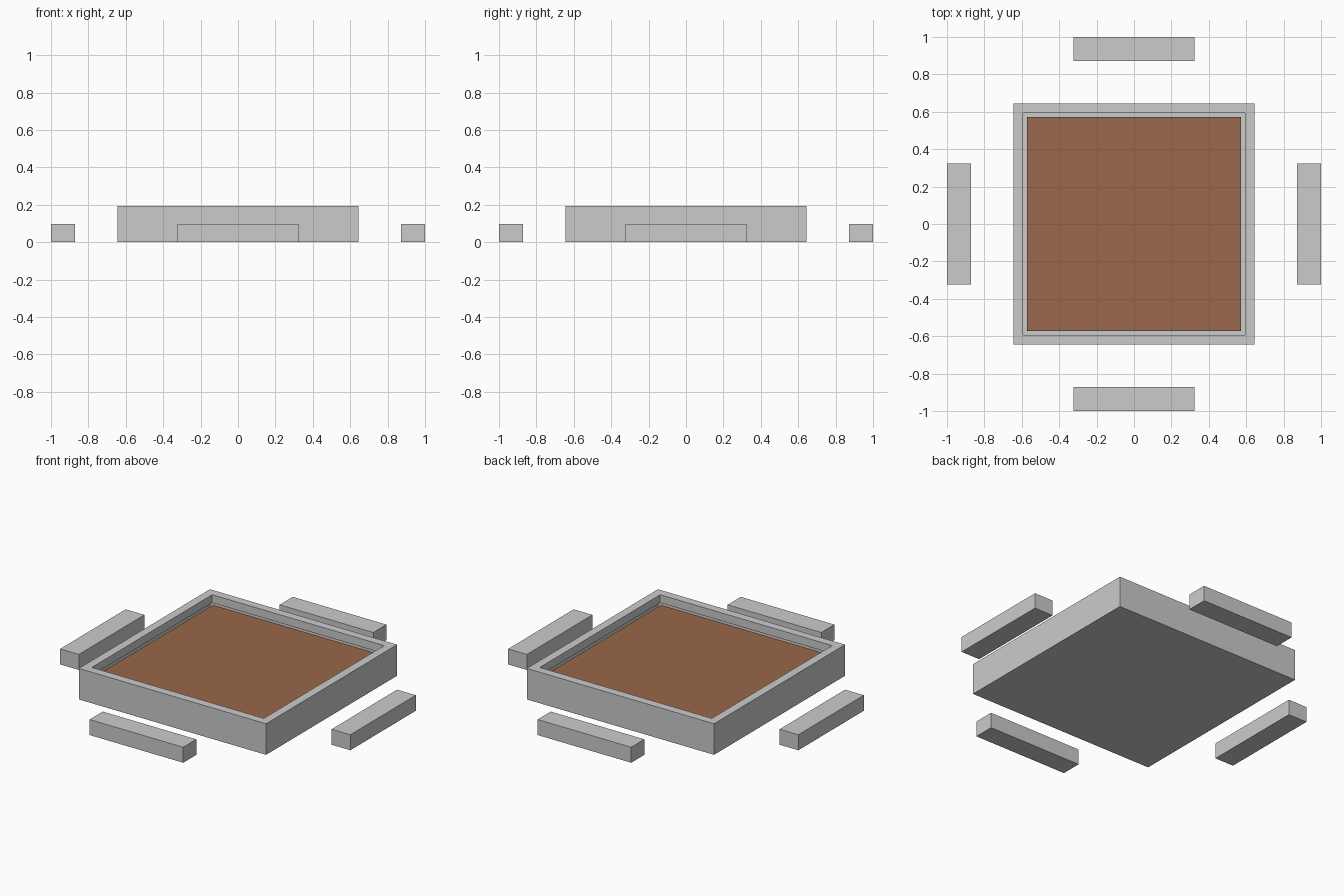
import bpy, bmesh
from math import pi
from mathutils import Matrix, Vector

if "Cube" in bpy.data.objects:
    bpy.data.objects.remove(bpy.data.objects["Cube"])

U = 2 / 15.5            # base module
HALF = 5 * U            # half width of the planter box
HEIGHT = 1.5 * U
INNER = 0.571           # half width of the recess
SOIL_Z = HEIGHT - 0.05


def add_object(name, bm):
    mesh = bpy.data.meshes.new(name)
    bm.to_mesh(mesh)
    bm.free()
    obj = bpy.data.objects.new(name, mesh)
    bpy.context.collection.objects.link(obj)
    return obj


def box(size, center):
    bm = bmesh.new()
    bmesh.ops.create_cube(bm, size=1)
    bmesh.ops.scale(bm, vec=size, verts=bm.verts)
    bmesh.ops.translate(bm, vec=center, verts=bm.verts)
    return bm


# Planter box: inset the top for the rim, then sink the recess
bm = box((2 * HALF, 2 * HALF, HEIGHT), (0, 0, HEIGHT / 2))
top = max(bm.faces, key=lambda f: f.calc_center_median().z)
bmesh.ops.inset_region(bm, faces=[top], thickness=HALF - INNER)
walls = bmesh.ops.extrude_discrete_faces(bm, faces=[top])
floor = walls["faces"][0]
bmesh.ops.translate(bm, vec=Vector((0, 0, SOIL_Z - HEIGHT)), verts=floor.verts)
bmesh.ops.delete(bm, geom=[floor], context='FACES_ONLY')  # soil closes it
add_object("planter_box", bm)

# Soil surface filling the recess
bm = bmesh.new()
bmesh.ops.create_grid(bm, x_segments=1, y_segments=1, size=INNER)
bmesh.ops.translate(bm, vec=(0, 0, SOIL_Z), verts=bm.verts)
soil = add_object("soil", bm)
brown = bpy.data.materials.new("brown_soil")
brown.diffuse_color = (0.32, 0.136, 0.07, 1)
brown.use_nodes = True
brown.node_tree.nodes["Principled BSDF"].inputs["Base Color"].default_value = brown.diffuse_color
soil.data.materials.append(brown)

# Four benches, one along each side
for i, side in enumerate(("front", "right", "back", "left")):
    bm = box((5 * U, U, 0.75 * U), (0, -1 + U / 2, 0.375 * U))
    bmesh.ops.rotate(bm, cent=(0, 0, 0), verts=bm.verts,
                     matrix=Matrix.Rotation(i * pi / 2, 3, 'Z'))
    add_object(side + "_bench", bm)
